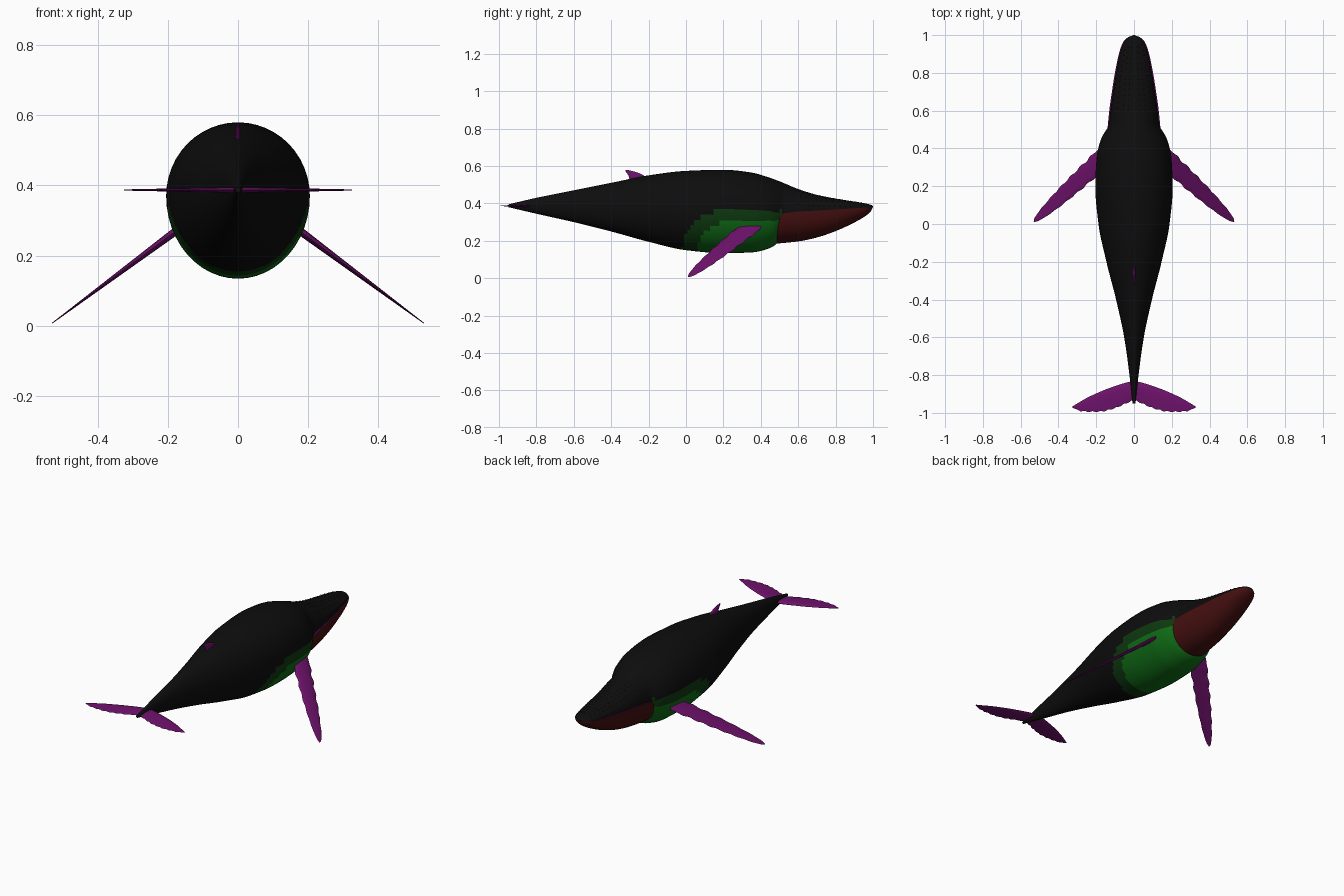
import bpy, bmesh, math
from mathutils import Matrix, Vector

cube = bpy.data.objects.get("Cube")
if cube:
    bpy.data.objects.remove(cube, do_unlink=True)


def material(name, r, g, b):
    mat = bpy.data.materials.new(name)
    mat.use_nodes = True
    mat.diffuse_color = (r, g, b, 1)
    shader = mat.node_tree.nodes["Principled BSDF"]
    shader.inputs["Base Color"].default_value = (r, g, b, 1)
    shader.inputs["Roughness"].default_value = 0.8
    return mat


BLACK = material("skin black", 0.004, 0.004, 0.004)
DARK_GREEN = material("flank dark green", 0.004, 0.04, 0.005)
GREEN = material("belly green", 0.005, 0.15, 0.008)
RED = material("jaw dark red", 0.06, 0.005, 0.005)
PURPLE = material("fin purple", 0.16, 0.006, 0.15)


def finish(bm, name, mats, rule=None):
    """Turn a bmesh into a smooth shaded object, colouring faces by rule."""
    bmesh.ops.recalc_face_normals(bm, faces=bm.faces)
    bm.normal_update()
    if rule:
        for face in bm.faces:
            face.material_index = rule(face)
    mesh = bpy.data.meshes.new(name)
    bm.to_mesh(mesh)
    bm.free()
    for mat in mats:
        mesh.materials.append(mat)
    obj = bpy.data.objects.new(name, mesh)
    bpy.context.collection.objects.link(obj)
    bpy.ops.object.select_all(action='DESELECT')
    obj.select_set(True)
    bpy.context.view_layer.objects.active = obj
    bpy.ops.object.shade_smooth_by_angle(angle=math.radians(40))
    return obj


def loft(rings):
    """Skin a list of closed rings and cap both ends."""
    bm = bmesh.new()
    rows = [[bm.verts.new(p) for p in ring] for ring in rings]
    for a, b in zip(rows, rows[1:]):
        for i in range(len(a)):
            j = (i + 1) % len(a)
            bm.faces.new((a[i], a[j], b[j], b[i]))
    bm.faces.new(rows[0])
    bm.faces.new(rows[-1][::-1])
    return bm


def sample(table, y):
    """Smooth interpolation of a station table, without overshoot."""
    y = min(max(y, table[0][0]), table[-1][0])
    k = max(i for i in range(len(table) - 1) if table[i][0] <= y)

    def slope(i, c):
        if i == 0 or i == len(table) - 1:
            i = min(max(i, 1), len(table) - 1)
            return (table[i][c] - table[i - 1][c]) / (table[i][0] - table[i - 1][0])
        p, q, r = table[i - 1], table[i], table[i + 1]
        a, b = (q[c] - p[c]) / (q[0] - p[0]), (r[c] - q[c]) / (r[0] - q[0])
        return 2 * a * b / (a + b) if a * b > 0 else 0

    p, q = table[k], table[k + 1]
    h = q[0] - p[0]
    t = (y - p[0]) / h
    return [p[c] + (q[c] - p[c]) * t * t * (3 - 2 * t)
            + h * t * (1 - t) * (slope(k, c) * (1 - t) - slope(k + 1, c) * t)
            for c in range(1, len(p))]


def stations(start, end, count):
    """Even spacing that tightens toward the rounded end."""
    return [start + (end - start) * math.sin(math.pi / 2 * (i / count)) for i in range(count + 1)]


def section(y, width, top, mid, low, sides=48):
    ring = []
    for i in range(sides):
        a = 2 * math.pi * i / sides
        s = math.sin(a)
        ring.append((width * math.cos(a), y, mid + s * (top - mid if s > 0 else mid - low)))
    return ring


# Body with upper head: y, half width, top, widest height, bottom
BODY = [(-.95, .008, .395, .387, .38), (-.8, .024, .43, .387, .345), (-.6, .052, .47, .387, .3),
        (-.4, .095, .51, .38, .25), (-.2, .146, .55, .375, .195), (0, .188, .574, .37, .15),
        (.2, .205, .58, .37, .134), (.35, .198, .565, .365, .138), (.44, .178, .54, .36, .158),
        (.49, .153, .522, .35, .19), (.52, .134, .51, .348, .3), (.6, .125, .477, .355, .33),
        (.7, .111, .446, .36, .34), (.8, .095, .426, .366, .35), (.9, .075, .41, .372, .358),
        (.96, .054, .4, .376, .365), (.99, .028, .392, .38, .372), (1, .002, .385, .383, .381)]


def skin_colour(face):
    c = face.calc_center_median()

    def under(front, length, base, rise):
        u = max(0, (front - c.y) / length)
        return u < 1 and c.y < 0.51 and c.z < base + rise * math.sqrt(1 - u * u)

    if under(0.25, 0.19, 0.14, 0.165):
        return 2
    return 1 if under(0.2, 0.22, 0.16, 0.2) else 0


body_rings = [section(y, *sample(BODY, y)) for y in stations(-0.95, 1, 150)]
finish(loft(body_rings), "body", [BLACK, DARK_GREEN, GREEN], skin_colour)

# Lower jaw: y, half width, lip height, bottom
JAW = [(.485, .142, .342, .185), (.6, .131, .357, .197), (.7, .117, .362, .218), (.8, .101, .368, .252),
       (.9, .08, .374, .298), (.96, .059, .378, .333), (.99, .03, .381, .36), (.998, .003, .383, .38)]
jaw_rings = []
for y in stations(0.485, 0.998, 40):
    width, lip, low = sample(JAW, y)
    arc = [math.pi * i / 24 for i in range(25)]
    jaw_rings.append([(width * math.cos(a), y, lip - (lip - low) * math.sin(a) ** 0.9) for a in arc])
finish(loft(jaw_rings), "lower_jaw", [RED, PURPLE],
       lambda f: 1 if f.normal.z > 0.9 else 0)

# Bumps on the snout
def bumps(name, mat, angles):
    bm = bmesh.new()
    for row in range(13):
        y = 0.6 + row * 0.028
        width, top, mid, low = sample(BODY, y)
        for k, degrees in enumerate(angles):
            a = math.radians(degrees)
            shift = 0.014 * (k % 2)
            width, top, mid, low = sample(BODY, y + shift)
            for side in (-1, 1):
                spot = Vector((side * width * math.cos(a), y + shift,
                               mid + (top - mid) * math.sin(a)))
                bmesh.ops.create_icosphere(bm, subdivisions=1, radius=0.0035,
                                           matrix=Matrix.Translation(spot))
    finish(bm, name, [mat])


bumps("snout_bumps", RED, (18, 45, 62))
bumps("crown_bumps", DARK_GREEN, (76,))


# Flippers: thin tapered blades with wavy edges, sloping down and back
def flipper(name, side):
    root, tip = Vector((.18, .335)), Vector((.53, .012))
    across = Vector((.71, .70))
    rings = []
    for i in range(-4, 41):
        t = i / 40
        u = max(t, 0)
        half = 0.05 * (1 - 0.25 * u) * math.sqrt(max(1 - u ** 3, 0.002))
        wave = 0.005 * math.sin(u * 40) * (1 - u)
        centre = root.lerp(tip, t)
        ring = []
        for k in range(12):
            a = math.pi * k / 6
            p = centre + across * (math.cos(a) * (half + wave))
            z = 0.268 - 0.745 * (p.x - 0.18) + 0.014 * (1 - 0.9 * u) * math.sin(a)
            ring.append((side * p.x, p.y, max(z, 0)))
        rings.append(ring)
    finish(loft(rings), name, [PURPLE])


# Tail flukes: distance out, leading edge, trailing edge
FLUKE = [(0, -.83, -.93), (.05, -.842, -.953), (.1, -.858, -.974), (.15, -.876, -.988), (.2, -.897, -.994),
         (.25, -.921, -.993), (.3, -.95, -.985), (.325, -.965, -.97)]


def fluke(name, side):
    rings = []
    for i in range(41):
        x = 0.325 * i / 40
        lead, trail = sample(FLUKE, x)
        trail += 0.003 * math.sin(x * 150)
        thick = 0.012 * (1 - 0.8 * x / 0.325)
        arc = [math.pi * k / 6 for k in range(12)]
        rings.append([(side * x, (lead + trail) / 2 + (lead - trail) / 2 * math.cos(a),
                       0.387 + thick * math.sin(a) * (0.6 + 0.4 * math.cos(a))) for a in arc])
    finish(loft(rings), name, [PURPLE])


for label, side in (("left", 1), ("right", -1)):
    flipper(label + "_flipper", side)
    fluke(label + "_tail_fluke", side)

# Hooked dorsal fin: height, front edge, back edge, half thickness
DORSAL = [(.52, -.2, -.3, .008), (.55, -.225, -.308, .007), (.562, -.25, -.316, .006),
          (.572, -.282, -.324, .004), (.578, -.308, -.322, .001)]
dorsal_rings = []
for front_z in DORSAL:
    z, front, back, thick = front_z
    arc = [math.pi * k / 6 for k in range(12)]
    dorsal_rings.append([(thick * math.sin(a), (front + back) / 2 + (front - back) / 2 * math.cos(a), z)
                         for a in arc])
finish(loft(dorsal_rings), "dorsal_fin", [PURPLE])
